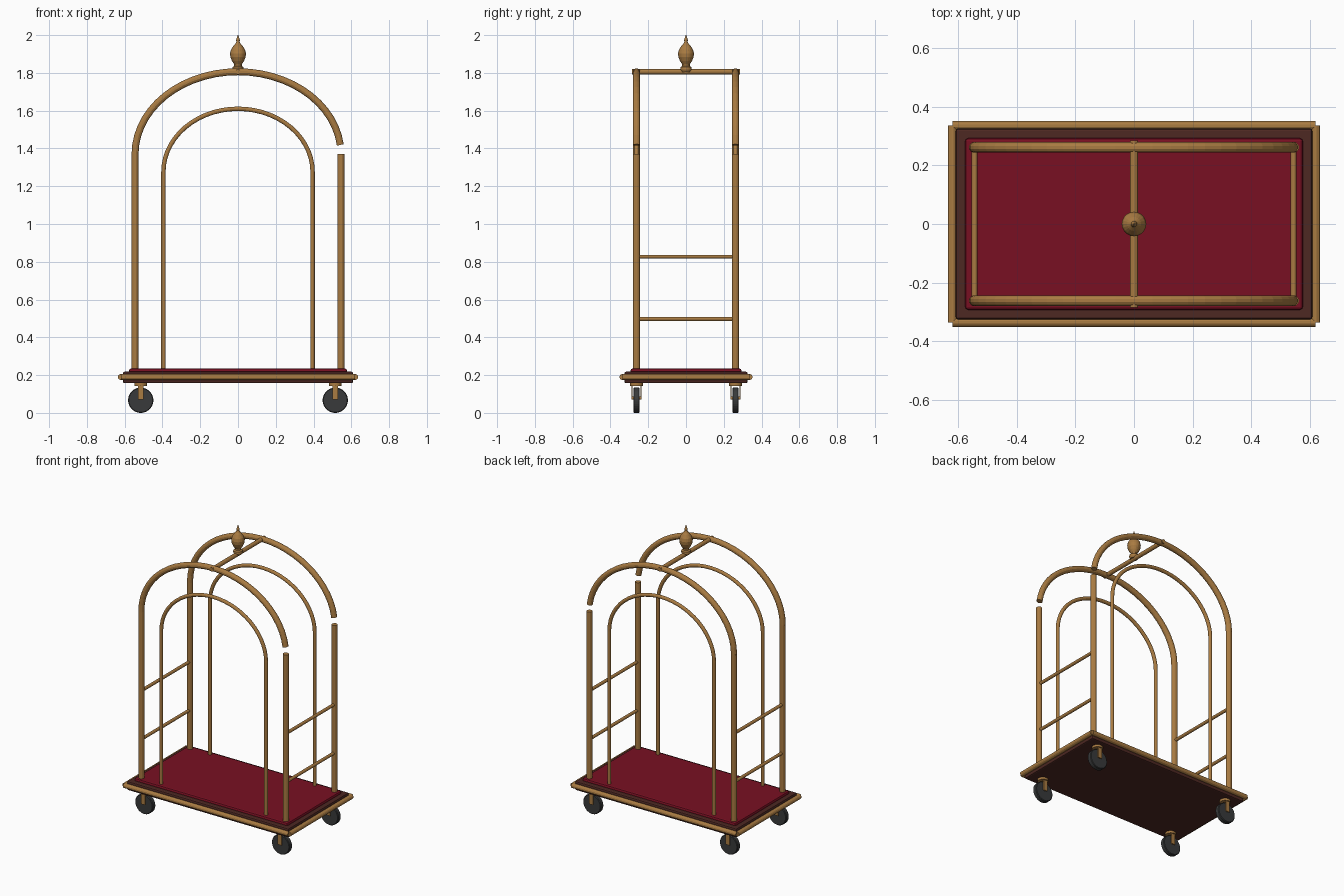
import bpy, bmesh
from math import sin, cos, pi, radians
from mathutils import Vector

old = bpy.data.objects.get("Cube")
if old:
    bpy.data.objects.remove(old, do_unlink=True)


def material(name, r, g, b):
    m = bpy.data.materials.new(name)
    m.use_nodes = True
    m.diffuse_color = (r, g, b, 1)
    m.node_tree.nodes["Principled BSDF"].inputs["Base Color"].default_value = (r, g, b, 1)
    return m


brass = material("brass", 0.40, 0.20, 0.055)
wood = material("dark wood", 0.075, 0.021, 0.016)
carpet = material("red carpet", 0.19, 0.005, 0.016)
rubber = material("black rubber", 0.04, 0.042, 0.043)


def finish(bm, name, mat):
    bmesh.ops.recalc_face_normals(bm, faces=bm.faces)
    mesh = bpy.data.meshes.new(name)
    bm.to_mesh(mesh)
    bm.free()
    mesh.materials.append(mat)
    obj = bpy.data.objects.new(name, mesh)
    bpy.context.collection.objects.link(obj)
    return obj


def skin(bm, rings):
    """Bridge rings of vertices and cap both ends."""
    n = len(rings[0])
    for a, b in zip(rings, rings[1:]):
        for i in range(n):
            j = (i + 1) % n
            bm.faces.new((a[i], a[j], b[j], b[i]))
    bm.faces.new(rings[0])
    bm.faces.new(rings[-1])


def tube(name, points, radius, mat=brass, sides=12):
    """Sweep a round section along a path."""
    bm = bmesh.new()
    pts = [Vector(p) for p in points]
    run = (pts[-1] - pts[0]).normalized()
    ref = Vector((1, 0, 0)) if abs(run.y) > 0.9 else Vector((0, 1, 0))
    rings = []
    for i, p in enumerate(pts):
        t = (pts[min(i + 1, len(pts) - 1)] - pts[max(i - 1, 0)]).normalized()
        side = t.cross(ref).normalized()
        angles = [2 * pi * (k + 0.5) / sides for k in range(sides)]
        rings.append([bm.verts.new(p + radius * (cos(a) * side + sin(a) * ref)) for a in angles])
    skin(bm, rings)
    return finish(bm, name, mat)


def lathe(name, profile, centre, mat=brass, sides=20):
    """Revolve (radius, z) pairs round a vertical axis."""
    bm = bmesh.new()
    c = Vector(centre)
    rings = [[bm.verts.new(c + Vector((r * cos(2 * pi * k / sides), r * sin(2 * pi * k / sides), z)))
              for k in range(sides)] for r, z in profile]
    skin(bm, rings)
    return finish(bm, name, mat)


def box(name, half_x, half_y, z0, z1, mat, bevel=0.0, x=0, y=0):
    bm = bmesh.new()
    bmesh.ops.create_cube(bm, size=2)
    for v in bm.verts:
        v.co = (x + v.co.x * half_x, y + v.co.y * half_y, z0 if v.co.z < 0 else z1)
    obj = finish(bm, name, mat)
    if bevel:
        mod = obj.modifiers.new("Bevel", 'BEVEL')
        mod.width = bevel
        mod.segments = 2
    return obj


def arc(half_x, y, spring, rise, start, end, steps):
    """Points on a half ellipse in the x-z plane, angles in degrees from +x."""
    angles = [radians(start + (end - start) * i / steps) for i in range(steps + 1)]
    return [(half_x * cos(a), y, spring + rise * sin(a)) for a in angles]


POST_X, SIDE_Y, SPRING, DECK = 0.545, 0.262, 1.37, 0.21

# Platform: board, carpet and brass bumper rail
box("platform_board", 0.609, 0.326, 0.157, 0.218, wood, 0.008)
box("carpet", 0.577, 0.293, 0.20, 0.235, carpet, 0.01)
RAIL_X, RAIL_Y = 0.62, 0.336
for s, label in ((-1, "front"), (1, "back")):
    tube(label + "_bumper", [(-RAIL_X, s * RAIL_Y, 0.19), (RAIL_X, s * RAIL_Y, 0.19)], 0.016)
for s, label in ((-1, "right"), (1, "left")):
    tube(label + "_bumper", [(s * RAIL_X, -RAIL_Y, 0.19), (s * RAIL_X, RAIL_Y, 0.19)], 0.016)

# Front and back frames, with a break above each left post
for s, label in ((-1, "front"), (1, "back")):
    y = s * SIDE_Y
    for sx, hand in ((-1, "right"), (1, "left")):
        tube(f"{label}_{hand}_post", [(sx * POST_X, y, DECK), (sx * POST_X, y, SPRING)], 0.019)
    tube(label + "_outer_arch", arc(POST_X, y, SPRING, 0.436, 180, 6.4, 27), 0.019)
    inner = arc(0.395, y, 1.275, 0.335, 180, 0, 28)
    tube(label + "_inner_arch", [(-0.395, y, DECK)] + inner + [(0.395, y, DECK)], 0.012)

# Side rungs and top crossbar
for sx, hand in ((-1, "right"), (1, "left")):
    for z, level in ((0.497, "lower"), (0.827, "upper")):
        tube(f"{hand}_{level}_rung", [(sx * POST_X, -SIDE_Y, z), (sx * POST_X, SIDE_Y, z)], 0.0105)
tube("top_crossbar", [(0, -0.285, 1.806), (0, 0.285, 1.806)], 0.014)

# Finial
lathe("finial", [(0.024, 1.805), (0.03, 1.818), (0.029, 1.83), (0.02, 1.837), (0.02, 1.845),
                 (0.031, 1.862), (0.04, 1.883), (0.042, 1.903), (0.037, 1.923), (0.024, 1.943),
                 (0.013, 1.955), (0.009, 1.965), (0.01, 1.975), (0.002, 2.0)], (0, 0, 0))

# Casters: swivel plate, fork cheeks, axle and wheel
for sx, hand in ((-1, "right"), (1, "left")):
    for sy, end in ((-1, "front"), (1, "back")):
        x, y, name = sx * 0.515, sy * SIDE_Y, f"{end}_{hand}"
        lathe(name + "_swivel", [(0.034, 0.142), (0.034, 0.16)], (x, y, 0))
        for side in (-1, 1):
            box(name + "_fork_cheek", 0.014, 0.003, 0.07, 0.145, brass, x=x, y=y + side * 0.023)
        tube(name + "_axle", [(x, y - 0.025, 0.078), (x, y + 0.025, 0.078)], 0.008)
        wheel = tube(name + "_wheel", [(x, y - 0.016, 0.067), (x, y + 0.016, 0.067)],
                     0.067, rubber, 32)
        mod = wheel.modifiers.new("Bevel", 'BEVEL')
        mod.width = 0.004
        mod.limit_method = 'ANGLE'
